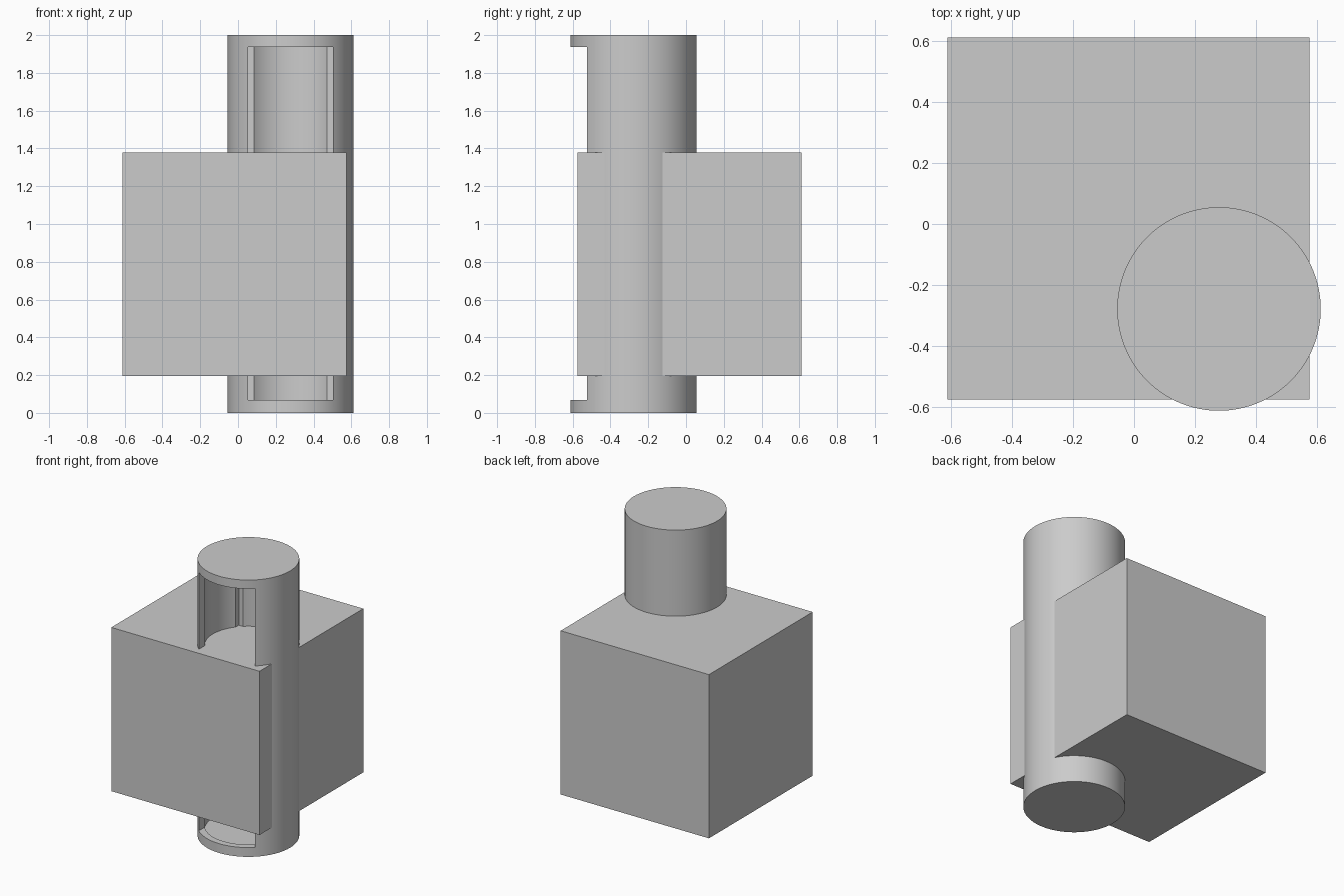
import bpy

if "Cube" in bpy.data.objects:
    bpy.data.objects.remove(bpy.data.objects["Cube"])

CX, CY, R = 0.278, -0.278, 0.333

grey = bpy.data.materials.new("plain grey")
grey.diffuse_color = (0.6, 0.6, 0.6, 1)
grey.use_nodes = True
grey.node_tree.nodes["Principled BSDF"].inputs["Base Color"].default_value = grey.diffuse_color


def box(name, lo, hi):
    size = [b - a for a, b in zip(lo, hi)]
    mid = [(a + b) / 2 for a, b in zip(lo, hi)]
    bpy.ops.mesh.primitive_cube_add(size=1, location=mid)
    ob = bpy.context.object
    ob.name = name
    ob.scale = size
    bpy.ops.object.transform_apply(location=False, rotation=False, scale=True)
    ob.data.materials.append(grey)
    return ob


def cylinder(name, r, z0, z1):
    bpy.ops.mesh.primitive_cylinder_add(vertices=128, radius=r, depth=z1 - z0,
                                        location=(CX, CY, (z0 + z1) / 2))
    ob = bpy.context.object
    ob.name = name
    ob.data.materials.append(grey)
    return ob


def cut(target, cutter):
    mod = target.modifiers.new("cut", 'BOOLEAN')
    mod.operation = 'DIFFERENCE'
    mod.solver = 'EXACT'
    mod.object = cutter
    bpy.context.view_layer.objects.active = target
    bpy.ops.object.modifier_apply(modifier=mod.name)
    bpy.data.objects.remove(cutter)


# Solid block
box("block", (-0.611, -0.574, 0.195), (0.574, 0.611, 1.378))

# Upright hollow tube with closed ends
tube = cylinder("tube", R, 0, 2)
cut(tube, cylinder("cavity_cutter", 0.286, 0.047, 1.953))

# Front window, reaching slightly into the back wall
cut(tube, box("window_cutter", (CX - 0.225, CY - 0.5, 0.067),
              (CX + 0.225, CY + 0.211, 1.937)))

bpy.ops.object.select_all(action='DESELECT')
tube.select_set(True)
bpy.context.view_layer.objects.active = tube
bpy.ops.object.shade_smooth_by_angle(angle=0.35)
